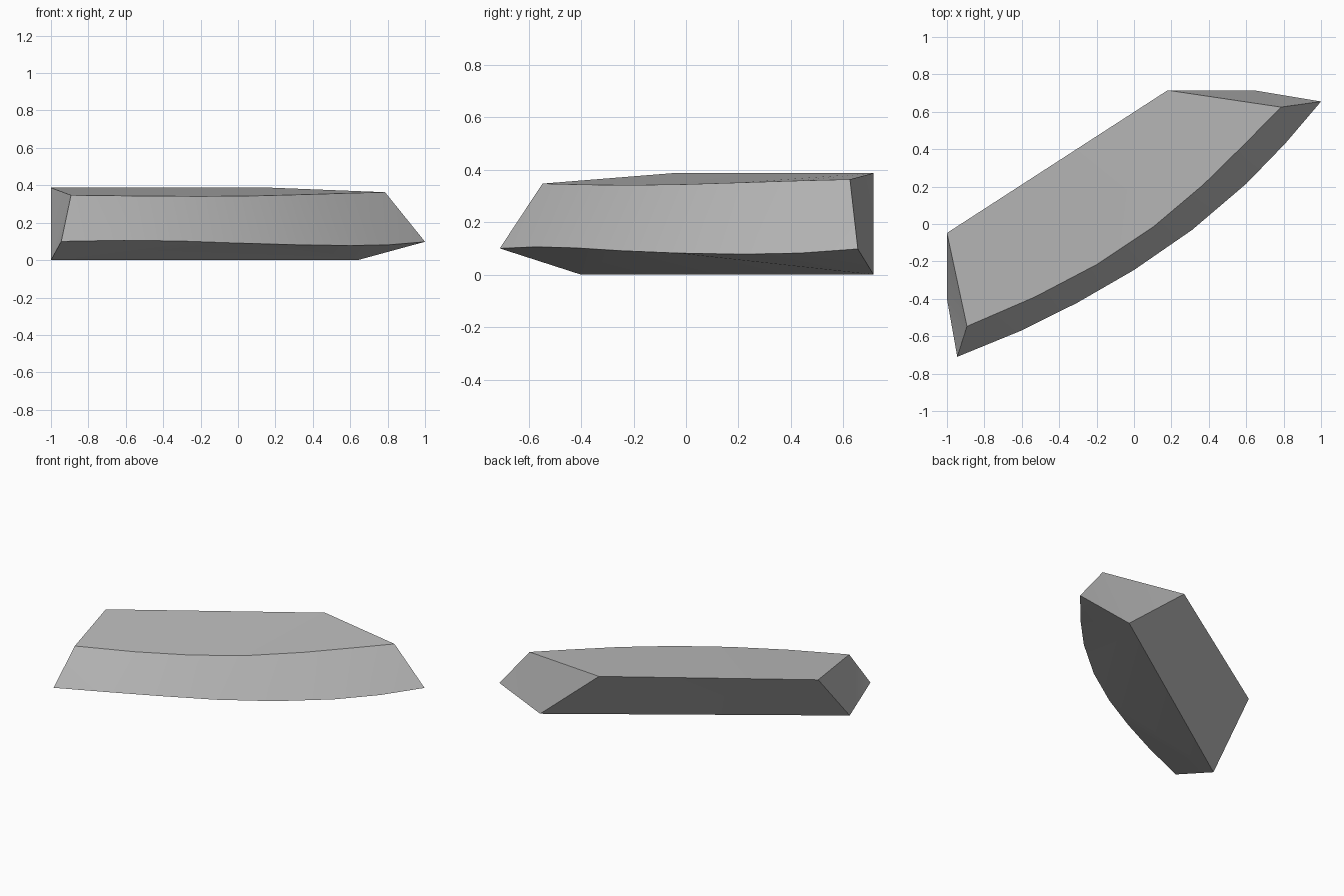
import bpy
import bmesh
import math

cube = bpy.data.objects.get("Cube")
if cube:
    bpy.data.objects.remove(cube, do_unlink=True)

# Grey stone colour
stone = bpy.data.materials.new("stone_grey")
stone.use_nodes = True
colour = (0.5, 0.5, 0.5, 1)
stone.diffuse_color = colour
stone.node_tree.nodes["Principled BSDF"].inputs["Base Color"].default_value = colour

# Profiles of the curved front: upper rim and bulging middle rim
rim = [(-0.893, -0.547, 0.347), (-0.53, -0.39, 0.343), (-0.2, -0.217, 0.341),
       (0.107, -0.012, 0.344), (0.37, 0.21, 0.351), (0.594, 0.43, 0.358),
       (0.786, 0.625, 0.363)]
bulge = [(-0.945, -0.71, 0.1), (-0.61, -0.573, 0.106), (-0.305, -0.422, 0.102),
         (0, -0.246, 0.091), (0.31, -0.032, 0.082), (0.6, 0.215, 0.078),
         (0.81, 0.432, 0.082), (1, 0.655, 0.098)]
# Straight back edges, above and below
back_top = [(-1, -0.048, 0.387), (0.18, 0.715, 0.387)]
back_base = [(-1, -0.4, 0), (0.64, 0.715, 0)]

bm = bmesh.new()
rim, bulge, back_top, back_base = (
    [bm.verts.new(p) for p in line] for line in (rim, bulge, back_top, back_base))

# Curved front wall, closed with one triangle at the pointed end
for i in range(len(rim) - 1):
    bm.faces.new((bulge[i], bulge[i + 1], rim[i + 1], rim[i]))
bm.faces.new((bulge[-2], bulge[-1], rim[-1]))

# Top, underside, slanted back and the two ends
bm.faces.new(rim + back_top[::-1])
bm.faces.new(back_base + bulge[::-1])
bm.faces.new((back_base[1], back_base[0], back_top[0], back_top[1]))
for end in (0, -1):
    bm.faces.new((bulge[end], rim[end], back_top[end], back_base[end]))

bmesh.ops.triangulate(bm, faces=bm.faces[:])
bmesh.ops.recalc_face_normals(bm, faces=bm.faces[:])
mesh = bpy.data.meshes.new("stone_slab")
bm.to_mesh(mesh)
bm.free()
mesh.materials.append(stone)

slab = bpy.data.objects.new("stone_slab", mesh)
bpy.context.collection.objects.link(slab)
bpy.context.view_layer.objects.active = slab
slab.select_set(True)
bpy.ops.object.shade_smooth_by_angle(angle=math.radians(30))
